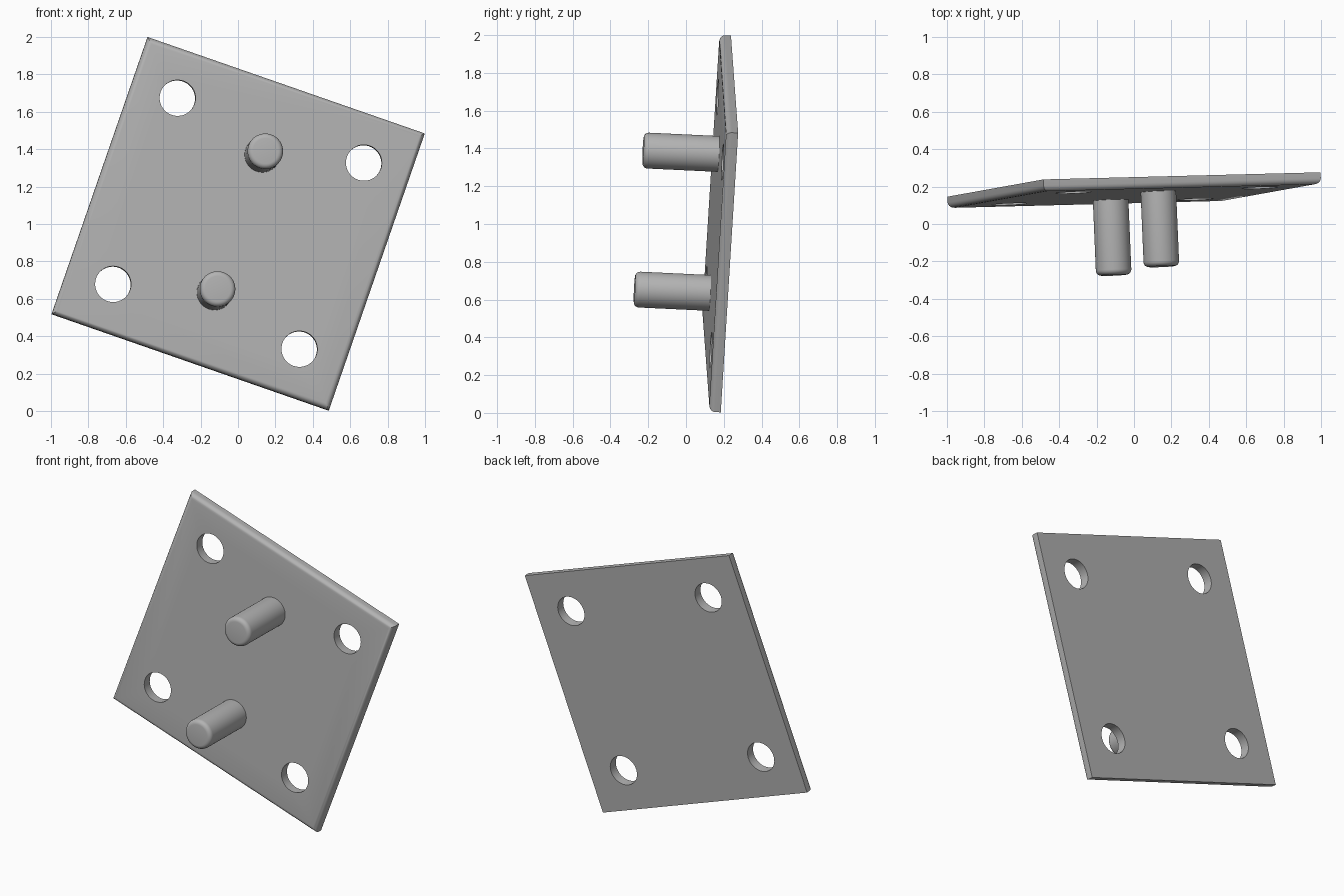
import bpy
import bmesh
from mathutils import Matrix, Vector

if "Cube" in bpy.data.objects:
    bpy.data.objects.remove(bpy.data.objects["Cube"], do_unlink=True)

HALF = 0.784       # half the plate's side
THICK = 0.062
HOLE = 0.527       # hole offset along each side
PIN = 0.39         # pin offset from the centre
PIN_LENGTH = 0.4

# Tilted frame: local x and y run along the sides, local z points out of the front
u = Vector((1.48, 0.038, -0.515)).normalized()
v = Vector((0.51, 0.092, 1.48))
v = (v - u * v.dot(u)).normalized()
n = u.cross(v)
frame = Matrix.Translation((0, 0.211, 1.0)) @ Matrix((u, v, n)).transposed().to_4x4()

grey = bpy.data.materials.new("light grey metal")
grey.use_nodes = True
colour = (0.45, 0.45, 0.45, 1)
grey.diffuse_color = colour
grey.node_tree.nodes["Principled BSDF"].inputs["Base Color"].default_value = colour


def make_object(name, bm):
    mesh = bpy.data.meshes.new(name)
    bm.to_mesh(mesh)
    bm.free()
    mesh.materials.append(grey)
    obj = bpy.data.objects.new(name, mesh)
    obj.matrix_world = frame
    bpy.context.collection.objects.link(obj)
    return obj


def round_front(bm, top, radius):
    """Round the edges that border the front face."""
    edges = [e for e in bm.edges if all(abs(w.co.z - top) < 1e-4 for w in e.verts)]
    bmesh.ops.bevel(bm, geom=edges, offset=radius, segments=5, profile=0.5, affect='EDGES')


def add_cylinder(bm, x, y, radius, z0, z1):
    place = Matrix.Translation((x, y, (z0 + z1) / 2))
    bmesh.ops.create_cone(bm, cap_ends=True, segments=48, radius1=radius,
                          radius2=radius, depth=z1 - z0, matrix=place)


def activate(obj):
    bpy.ops.object.select_all(action='DESELECT')
    obj.select_set(True)
    bpy.context.view_layer.objects.active = obj


# Square plate with rounded front edges
bm = bmesh.new()
size = Matrix.Diagonal((2 * HALF, 2 * HALF, THICK, 1))
bmesh.ops.create_cube(bm, size=1, matrix=Matrix.Translation((0, 0, THICK / 2)) @ size)
round_front(bm, THICK, 0.03)
plate = make_object("plate", bm)

# Four bolt holes cut through the plate
bm = bmesh.new()
for sx in (-1, 1):
    for sy in (-1, 1):
        add_cylinder(bm, sx * HOLE, sy * HOLE, 0.096, -0.1, 0.2)
cutter = make_object("hole_cutter", bm)
cutter.hide_render = True
cut = plate.modifiers.new("holes", 'BOOLEAN')
cut.operation = 'DIFFERENCE'
cut.solver = 'EXACT'
cut.object = cutter
activate(plate)
bpy.ops.object.modifier_apply(modifier=cut.name)
bpy.data.objects.remove(cutter, do_unlink=True)

# Two pins with rounded tips
parts = [plate]
for name, side in (("upper_pin", 1), ("lower_pin", -1)):
    bm = bmesh.new()
    tip = THICK + PIN_LENGTH
    add_cylinder(bm, 0, side * PIN, 0.095, THICK / 2, tip)
    round_front(bm, tip, 0.027)
    parts.append(make_object(name, bm))

for part in parts:
    activate(part)
    bpy.ops.object.shade_smooth_by_angle(angle=0.6)
